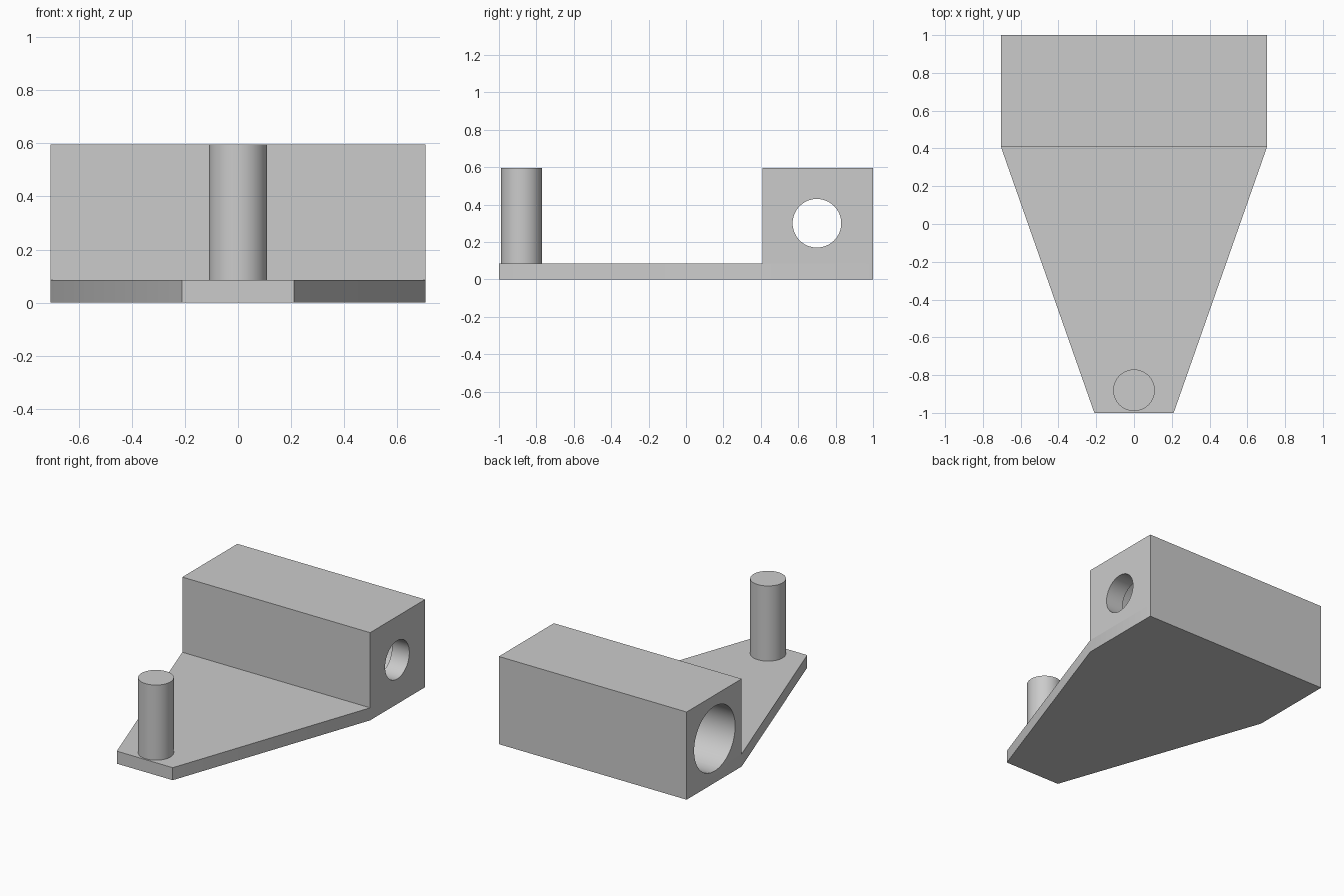
import bpy, bmesh
from math import pi

cube = bpy.data.objects.get("Cube")
if cube:
    bpy.data.objects.remove(cube, do_unlink=True)

HALF_W, FRONT_W = 0.705, 0.21      # half widths of block and plate tip
STEP_Y, PLATE_Z, TOP_Z = 0.41, 0.085, 0.595
WALL = 0.13                        # thickness left around the small bore

grey = bpy.data.materials.new("light_grey")
grey.use_nodes = True
color = (0.6, 0.6, 0.6, 1)
grey.diffuse_color = color
grey.node_tree.nodes["Principled BSDF"].inputs["Base Color"].default_value = color


def select(obj):
    bpy.ops.object.select_all(action="DESELECT")
    obj.select_set(True)
    bpy.context.view_layer.objects.active = obj


def cylinder(name, radius, depth, location, rotation=(0, 0, 0)):
    bpy.ops.mesh.primitive_cylinder_add(vertices=64, radius=radius, depth=depth,
                                        location=location, rotation=rotation)
    obj = bpy.context.object
    obj.name = name
    obj.data.materials.append(grey)
    return obj


def bore(target, radius, x0, x1):
    """Cut a round hole along x through the block."""
    cutter = cylinder("bore_cutter", radius, x1 - x0,
                      ((x0 + x1) / 2, 0.7, 0.3), (0, pi / 2, 0))
    cutter.hide_render = True
    mod = target.modifiers.new("bore", "BOOLEAN")
    mod.operation, mod.solver, mod.object = "DIFFERENCE", "EXACT", cutter
    select(target)
    bpy.ops.object.modifier_apply(modifier=mod.name)
    bpy.data.objects.remove(cutter, do_unlink=True)


# Tapered plate with the block raised from its back section
bm = bmesh.new()
rows = [(bm.verts.new((-w, y, 0)), bm.verts.new((w, y, 0)))
        for w, y in ((FRONT_W, -1), (HALF_W, STEP_Y), (HALF_W, 1))]
faces = [bm.faces.new((a[0], a[1], b[1], b[0])) for a, b in zip(rows, rows[1:])]


def raise_faces(faces, height):
    geom = bmesh.ops.extrude_face_region(bm, geom=faces, use_keep_orig=False)["geom"]
    verts = [g for g in geom if isinstance(g, bmesh.types.BMVert)]
    bmesh.ops.translate(bm, vec=(0, 0, height), verts=verts)
    return [g for g in geom if isinstance(g, bmesh.types.BMFace)]


base = bmesh.ops.duplicate(bm, geom=faces)["geom"]
tops = raise_faces(faces, PLATE_Z)
back = max(tops, key=lambda f: f.calc_center_median().y)
raise_faces([back], TOP_Z - PLATE_Z)
# Close the underside and merge coplanar faces
bmesh.ops.remove_doubles(bm, verts=bm.verts[:], dist=0.0001)
floor = [f for f in bm.faces if all(v.co.z < 0.001 for v in f.verts)]
if not floor:
    bmesh.ops.holes_fill(bm, edges=bm.edges[:])
bmesh.ops.recalc_face_normals(bm, faces=bm.faces[:])
bmesh.ops.dissolve_limit(bm, angle_limit=0.01, verts=bm.verts[:], edges=bm.edges[:])
mesh = bpy.data.meshes.new("base_bracket")
bm.to_mesh(mesh)
bm.free()
mesh.materials.append(grey)
bracket = bpy.data.objects.new("base_bracket", mesh)
bpy.context.collection.objects.link(bracket)

# Wide bore from the right end, narrow bore through the left end wall
bore(bracket, 0.22, -HALF_W - 0.1, HALF_W - WALL)
bore(bracket, 0.13, 0, HALF_W + 0.1)
select(bracket)
bpy.ops.object.shade_smooth_by_angle(angle=0.5)

# Upright pin, sunk slightly into the plate
pin_foot = PLATE_Z - 0.02
pin = cylinder("front_pin", 0.11, TOP_Z - pin_foot, (0, -0.88, (TOP_Z + pin_foot) / 2))
bpy.ops.object.shade_smooth_by_angle(angle=0.5)
